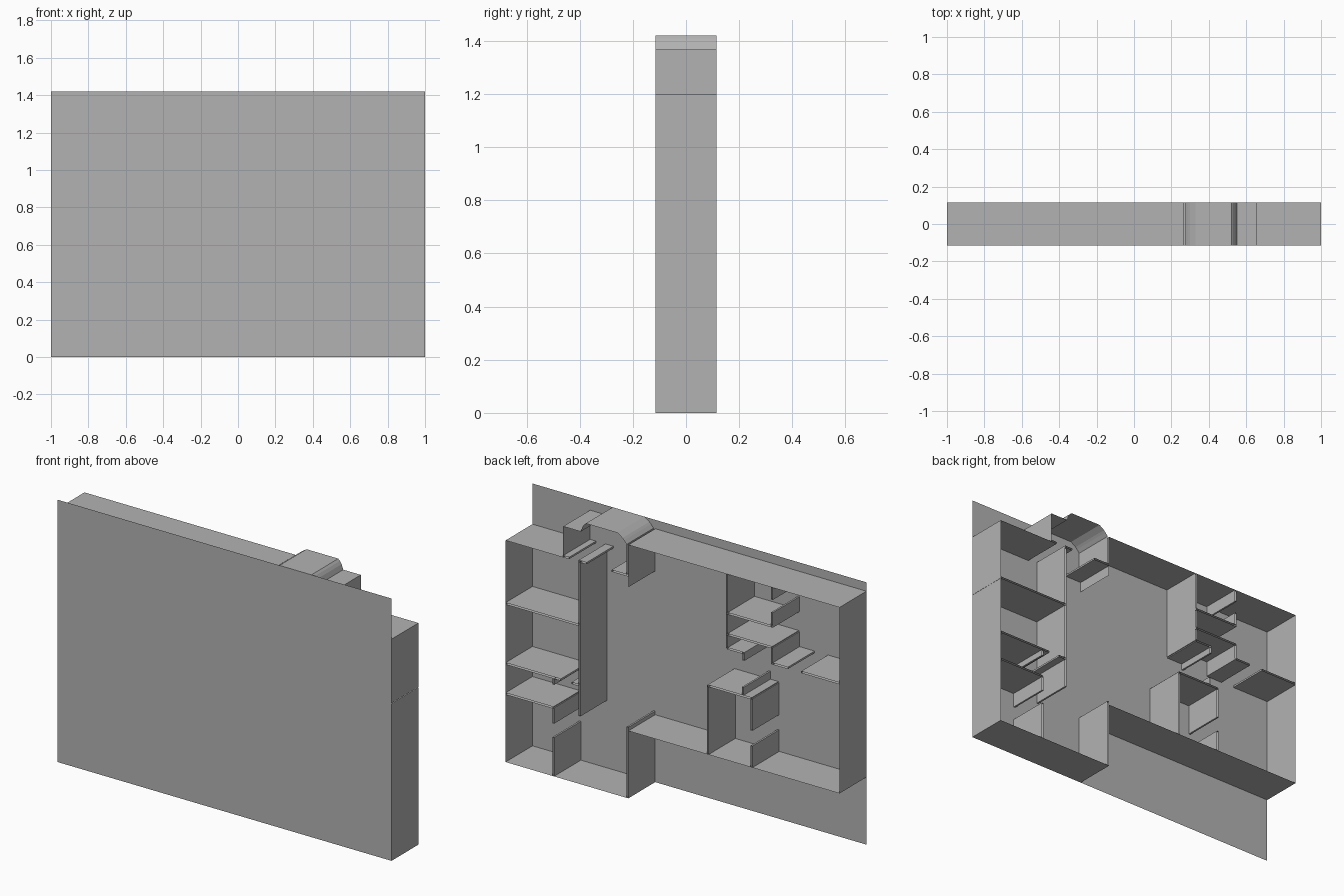
import bpy

cube = bpy.data.objects.get("Cube")
if cube:
    bpy.data.objects.remove(cube, do_unlink=True)

FRONT, BACK = -0.115, 0.115
TOP, MAIN_TOP, MAIN_LOW, WING_TOP = 1.42, 1.372, 0.365, 1.2
GAP = 0.01

grey = bpy.data.materials.new("plain_grey")
grey.use_nodes = True
colour = (0.45, 0.45, 0.45, 1)
grey.diffuse_color = colour
grey.node_tree.nodes["Principled BSDF"].inputs["Base Color"].default_value = colour


def make(name, verts, faces):
    mesh = bpy.data.meshes.new(name)
    mesh.from_pydata(verts, [], faces)
    mesh.materials.append(grey)
    obj = bpy.data.objects.new(name, mesh)
    bpy.context.collection.objects.link(obj)
    return obj


def strip(name, *points, closed=False):
    """Thin sheet wall following x, z points, from the panel to the open rim."""
    verts = [(x, y, z) for x, z in points for y in (FRONT, BACK)]
    n = len(points)
    count = n if closed else n - 1
    faces = [(2 * i, 2 * i + 1, 2 * ((i + 1) % n) + 1, 2 * ((i + 1) % n))
             for i in range(count)]
    return make(name, verts, faces)


def upright(name, x, z0, z1):
    """Hollow partition with two skins, running in z."""
    a, b = x - GAP / 2, x + GAP / 2
    strip(name, (a, z0), (b, z0), (b, z1), (a, z1), closed=True)


def level(name, z, x0, x1):
    """Hollow partition with two skins, running in x."""
    a, b = z - GAP / 2, z + GAP / 2
    strip(name, (x0, a), (x1, a), (x1, b), (x0, b), closed=True)


# Base panel
make("base_panel",
     [(-1, FRONT, 0), (1, FRONT, 0), (1, FRONT, TOP), (-1, FRONT, TOP)],
     [(0, 1, 2, 3)])

# Outer walls, split where the partitions meet them
for z0, z1 in ((0, 0.365), (0.375, 0.528), (0.538, 0.852), (0.863, WING_TOP)):
    strip("right_outer_wall", (1, z0), (1, z1))
for z0, z1 in ((MAIN_LOW, 0.955), (0.965, MAIN_TOP)):
    strip("left_outer_wall", (-1, z0), (-1, z1))
for x0, x1 in ((-1, -0.6), (-0.59, -0.33), (-0.32, 0.265)):
    strip("upper_outer_wall", (x0, MAIN_TOP), (x1, MAIN_TOP))
strip("lower_outer_wall", (-1, MAIN_LOW), (0.265, MAIN_LOW))
for x0, x1 in ((0.275, 0.71), (0.72, 1)):
    strip("wing_bottom_wall", (x0, 0), (x1, 0))
strip("wing_top_wall", (0.62, WING_TOP), (1, WING_TOP))
upright("wing_side_wall", 0.27, 0, 0.385)

# Bay with sloping shoulders
strip("bay_wall", (0.275, 1.21), (0.275, MAIN_TOP), (0.29, 1.39), (0.3, 1.4),
      (0.315, 1.41), (0.33, TOP), (0.52, TOP), (0.53, 1.41), (0.54, 1.395),
      (0.55, 1.368), (0.655, 1.368), (0.655, 1.205))
strip("bay_inner_side", (0.265, 1.143), (0.265, MAIN_TOP))
level("bay_sill", 1.205, 0.265, 0.365)
level("bay_sill", 1.205, 0.515, 0.56)
level("bay_sill", 1.205, 0.62, 0.655)

# Wing partitions
upright("hall_wall", 0.558, 0.366, 1.21)
level("wing_upper_partition", 0.858, 0.56, 1)
level("wing_middle_partition", 0.533, 0.67, 1)
level("wing_middle_partition", 0.533, 0.56, 0.605)
level("wing_lower_partition", 0.37, 0.715, 1)
for z0, z1 in ((0, 0.21), (0.285, 0.37), (0.495, 0.53)):
    upright("wing_cross_partition", 0.715, z0, z1)

# Upper left rooms
upright("upper_room_side", -0.325, 0.97, MAIN_TOP)
level("upper_room_shelf", 1.16, -0.595, -0.325)
level("upper_room_shelf", 1.046, -0.595, -0.325)
level("upper_room_return", 0.97, -0.425, -0.325)
upright("upper_room_stub", -0.425, 0.93, 0.975)
for z0, z1 in ((1.305, MAIN_TOP), (1.155, 1.236), (0.955, 1.046)):
    upright("upper_room_cross", -0.595, z0, z1)
level("entry_partition", 0.96, -0.69, -0.595)
level("entry_partition", 0.96, -1, -0.77)

# Lower middle room
level("middle_room_top", 0.737, -0.473, -0.21)
upright("middle_room_side", -0.21, MAIN_LOW, 0.737)
for z0, z1 in ((MAIN_LOW, 0.482), (0.564, 0.737)):
    upright("middle_room_cross", -0.473, z0, z1)
upright("middle_room_stub", -0.42, 0.742, 0.785)
